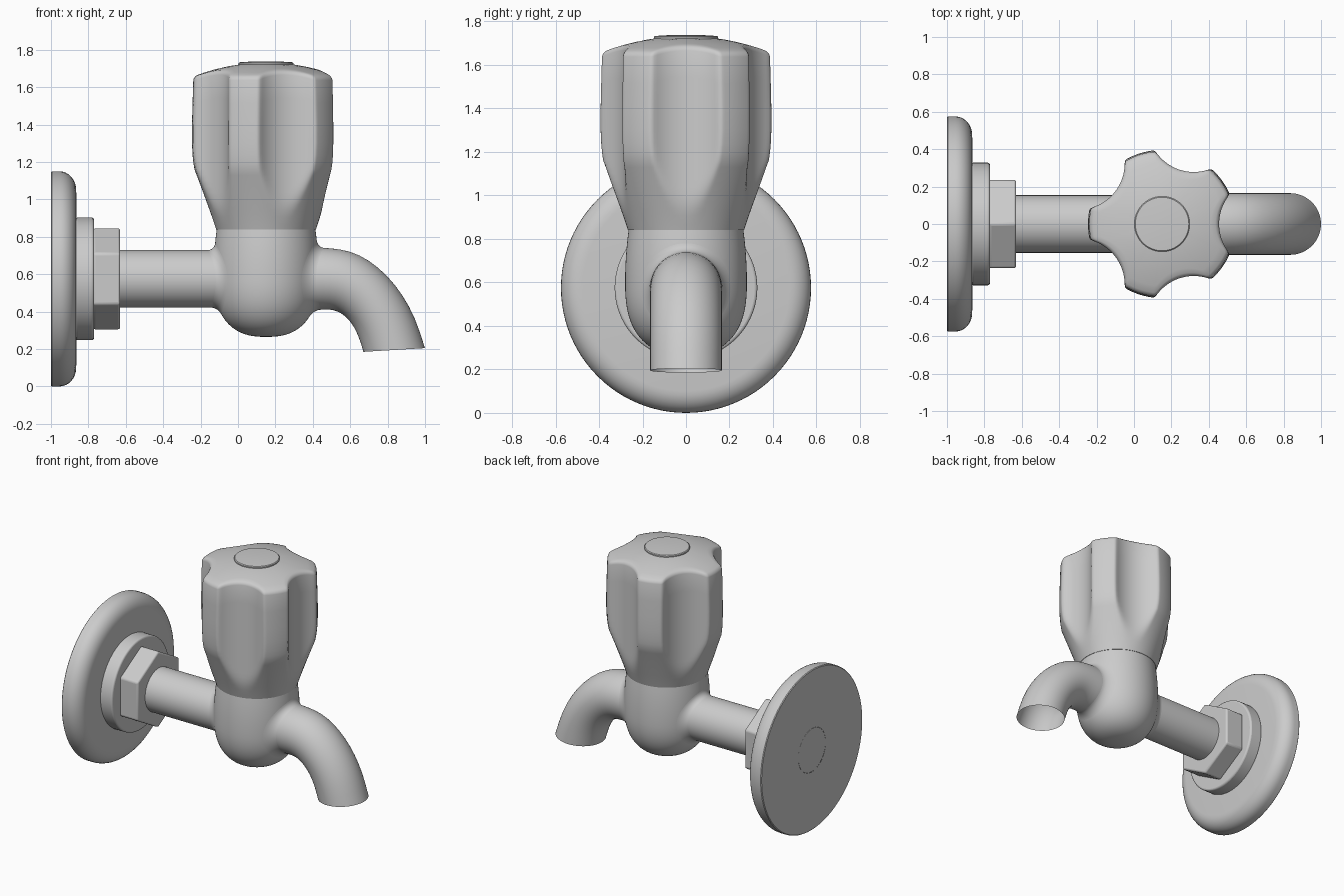
import bpy, bmesh
from math import sin, cos, pi, sqrt, radians

if "Cube" in bpy.data.objects:
    bpy.data.objects.remove(bpy.data.objects["Cube"])

AX, PZ = 0.15, 0.575          # valve axis x, pipe axis height


def loft(name, rings, cap0=False, cap1=False, angle=35, bevel=0, subsurf=0):
    """Skin a list of closed rings into one object."""
    bm = bmesh.new()
    vr = [[bm.verts.new(p) for p in ring] for ring in rings]
    n = len(vr[0])
    for a, b in zip(vr, vr[1:]):
        for i in range(n):
            j = (i + 1) % n
            bm.faces.new((a[i], a[j], b[j], b[i]))
    if cap0:
        bm.faces.new(vr[0])
    if cap1:
        bm.faces.new(vr[-1])
    bmesh.ops.recalc_face_normals(bm, faces=bm.faces)
    me = bpy.data.meshes.new(name)
    bm.to_mesh(me)
    bm.free()
    ob = bpy.data.objects.new(name, me)
    bpy.context.collection.objects.link(ob)
    bpy.ops.object.select_all(action='DESELECT')
    ob.select_set(True)
    bpy.context.view_layer.objects.active = ob
    bpy.ops.object.shade_smooth_by_angle(angle=radians(angle))
    if bevel:
        m = ob.modifiers.new("bevel", 'BEVEL')
        m.width, m.segments, m.limit_method = bevel, 3, 'ANGLE'
    if subsurf:
        m = ob.modifiers.new("subsurf", 'SUBSURF')
        m.levels = m.render_levels = subsurf
    return ob


def rings_x(profile, n=96, phase=0):
    """Rings around the pipe axis from (x, radius) pairs."""
    return [[(x, r * cos(2 * pi * i / n + phase), PZ + r * sin(2 * pi * i / n + phase))
             for i in range(n)] for x, r in profile]


def rings_z(profile, n=96):
    """Rings around the valve axis from (radius, z) pairs."""
    return [[(AX + r * cos(2 * pi * i / n), r * sin(2 * pi * i / n), z)
             for i in range(n)] for r, z in profile]


# wall flange with rounded front edge, washer, hex nut and inlet pipe
edge = [(-0.955 + 0.09 * sin(t * pi / 16), 0.475 + 0.1 * cos(t * pi / 16)) for t in range(9)]
loft("wall_flange", rings_x([(-1, 0.155), (-1, 0.57), (-0.995, 0.575)] + edge + [(-0.86, 0.155)]))
loft("washer", rings_x([(-0.87, 0.328), (-0.77, 0.328)]), True, True, bevel=0.012)
loft("hex_nut", rings_x([(-0.775, 0.273), (-0.63, 0.273)], 6, pi / 6), True, True, bevel=0.012)
loft("inlet_pipe", rings_x([(-1, 0.154), (-0.6, 0.154), (-0.05, 0.154)], 64), True, True)


# rounded valve body
def body_radius(z):
    if z < 0.6:
        return 0.28 * max(0, 1 - ((0.6 - z) / 0.335) ** 2.5) ** 0.4
    return 0.28 - 0.016 * ((z - 0.6) / 0.24) ** 2


prof = []
for k in range(25):
    t = pi / 2 * (1 - k / 24)
    prof.append((max(0.004, 0.28 * max(0, cos(t)) ** 0.8), 0.6 - 0.335 * sin(t) ** 0.8))
prof += [(body_radius(z), z) for z in (0.64, 0.68, 0.72, 0.76, 0.8, 0.84)]
loft("valve_body", rings_z(prof), True, True)


# fillet collars where the pipe and spout meet the body
def collar(name, side, r0, f):
    rings = []
    for k in range(8):
        t = pi / 2 * k / 7
        r, d = r0 + f * (1 - sin(t)), f * (1 - cos(t))
        ring = []
        for i in range(64):
            y, z = r * cos(2 * pi * i / 64), PZ + r * sin(2 * pi * i / 64)
            ring.append((AX + side * (sqrt(max(0, body_radius(z) ** 2 - y * y)) + d), y, z))
        rings.append(ring)
    loft(name, rings, angle=60)


collar("inlet_fillet", -1, 0.154, 0.035)
collar("spout_fillet", 1, 0.165, 0.04)

# curved spout: upper (x, z) and lower (x, z) outline pairs, open end
pairs = [(0.25, 0.742, 0.25, 0.41), (0.42, 0.743, 0.42, 0.41), (0.5, 0.74, 0.49, 0.413),
         (0.6, 0.725, 0.535, 0.402), (0.7, 0.678, 0.575, 0.375), (0.8, 0.593, 0.61, 0.335),
         (0.88, 0.492, 0.635, 0.29), (0.95, 0.365, 0.655, 0.237), (1.0, 0.205, 0.67, 0.185)]
rings = []
for ux, uz, lx, lz in pairs:
    ring = []
    for i in range(48):
        a = 2 * pi * i / 48
        c = cos(a)
        ring.append(((ux + lx) / 2 + (ux - lx) / 2 * c, 0.165 * sin(a),
                     (uz + lz) / 2 + (uz - lz) / 2 * c))
    rings.append(ring)
loft("spout", rings, subsurf=1, angle=60)


# five-lobed handle: tapered turned shape with five scallops cut into it
def scallop(a):
    a = (a + pi / 5) % (2 * pi / 5) - pi / 5
    q = 0.246 ** 2 - (0.551 * sin(a)) ** 2
    return 0.551 * cos(a) - sqrt(q) if q > 0 else 9


def soft_min(a, b, k=0.02):
    h = max(k - abs(a - b), 0) / k
    return min(a, b) - h * h * k / 4


def dome(r):
    return 1.732 - 0.075 * (r / 0.39) ** 2


N = 240
side = [(0, 0.267), (0.03, 0.275)] + [(0.08 + 0.04 * k, 0.289 + 0.0117 * k) for k in range(9)] + \
       [(0.45, 0.389), (0.5, 0.393), (0.58, 0.396), (0.7, 0.396), (0.85, 0.393), (1, 0.389)]
angs = [2 * pi * i / N for i in range(N)]
rings = []
for t, R in side:
    ring = []
    for a in angs:
        r = soft_min(R, scallop(a))
        ring.append((AX + r * cos(a), r * sin(a), 0.84 + t * (dome(r) - 0.02 - 0.84)))
    rings.append(ring)
rim = [soft_min(0.389, scallop(a)) for a in angs]
for inset, drop in ((0.003, 0.011), (0.01, 0.004), (0.02, 0)):
    rings.append([(AX + (r - inset) * cos(a), (r - inset) * sin(a), dome(r - inset) - drop)
                  for a, r in zip(angs, rim)])
for s in (0.85, 0.7, 0.5, 0.25, 0.02):
    rings.append([(AX + s * r * cos(a), s * r * sin(a), dome(s * r)) for a, r in zip(angs, rim)])
loft("handle", rings, True, True, angle=40)

# small button on top of the handle
loft("handle_button", rings_z([(0.148, 1.7), (0.148, 1.728), (0.143, 1.733), (0.08, 1.737), (0.004, 1.738)], 64),
     True, True)
